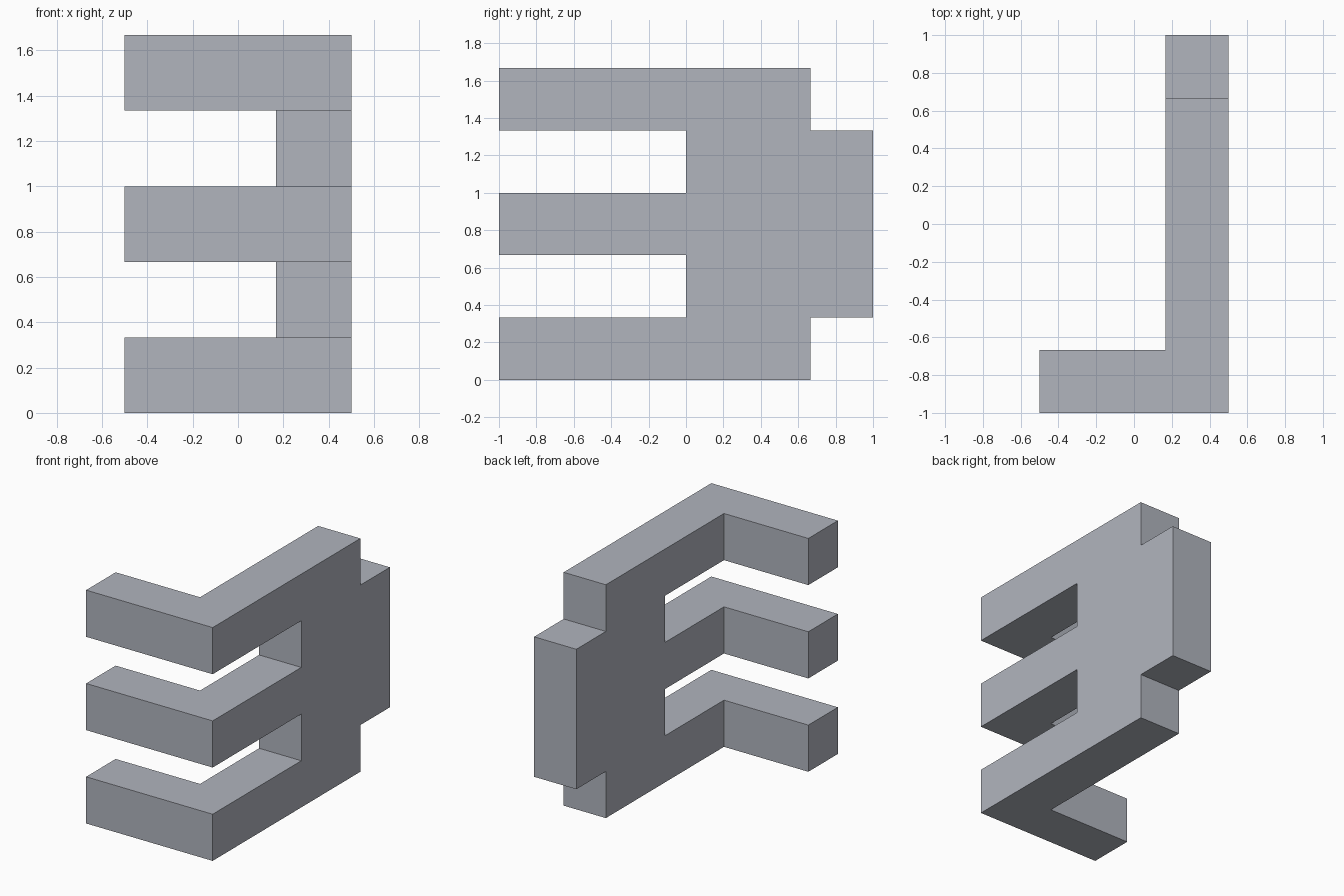
import bpy
import bmesh
from mathutils import Vector

cube = bpy.data.objects.get("Cube")
if cube:
    bpy.data.objects.remove(cube, do_unlink=True)

U = 1 / 3          # every bar is one unit thick
INNER, OUTER = U / 2, 0.5

# Single flat grey
grey = bpy.data.materials.new("light grey")
grey.use_nodes = True
colour = (0.44, 0.46, 0.515, 1)
grey.diffuse_color = colour
grey.node_tree.nodes["Principled BSDF"].inputs["Base Color"].default_value = colour

# Side outline in units (y, z): three prongs, a plate and a raised back block
outline = [(-3, 0), (2, 0), (2, 1), (3, 1), (3, 4), (2, 4), (2, 5), (-3, 5),
           (-3, 4), (0, 4), (0, 3), (-3, 3), (-3, 2), (0, 2), (0, 1), (-3, 1)]

bm = bmesh.new()
plate = bm.faces.new([bm.verts.new((INNER, y * U, z * U)) for y, z in outline])
side = bmesh.ops.extrude_face_region(bm, geom=[plate])["geom"]
bmesh.ops.translate(bm, vec=(OUTER - INNER, 0, 0),
                    verts=[v for v in side if isinstance(v, bmesh.types.BMVert)])
bmesh.ops.recalc_face_normals(bm, faces=bm.faces[:])

# Cut the prongs one unit from their ends, then pull the hooks out to -x
bmesh.ops.bisect_plane(bm, geom=bm.verts[:] + bm.edges[:] + bm.faces[:],
                       plane_co=Vector((0, -2 * U, 0)), plane_no=Vector((0, 1, 0)))
ends = [f for f in bm.faces
        if f.normal.x < -0.9 and f.calc_center_median().y < -2 * U]
hooks = bmesh.ops.extrude_discrete_faces(bm, faces=ends)["faces"]
bmesh.ops.translate(bm, vec=(-2 * U, 0, 0),
                    verts=list({v for f in hooks for v in f.verts}))

# Merge the flat faces and finish
bmesh.ops.dissolve_limit(bm, angle_limit=0.01, verts=bm.verts[:], edges=bm.edges[:])
bmesh.ops.recalc_face_normals(bm, faces=bm.faces[:])
mesh = bpy.data.meshes.new("three_prong_bracket")
bm.to_mesh(mesh)
bm.free()
mesh.materials.append(grey)
bracket = bpy.data.objects.new("three_prong_bracket", mesh)
bpy.context.collection.objects.link(bracket)
